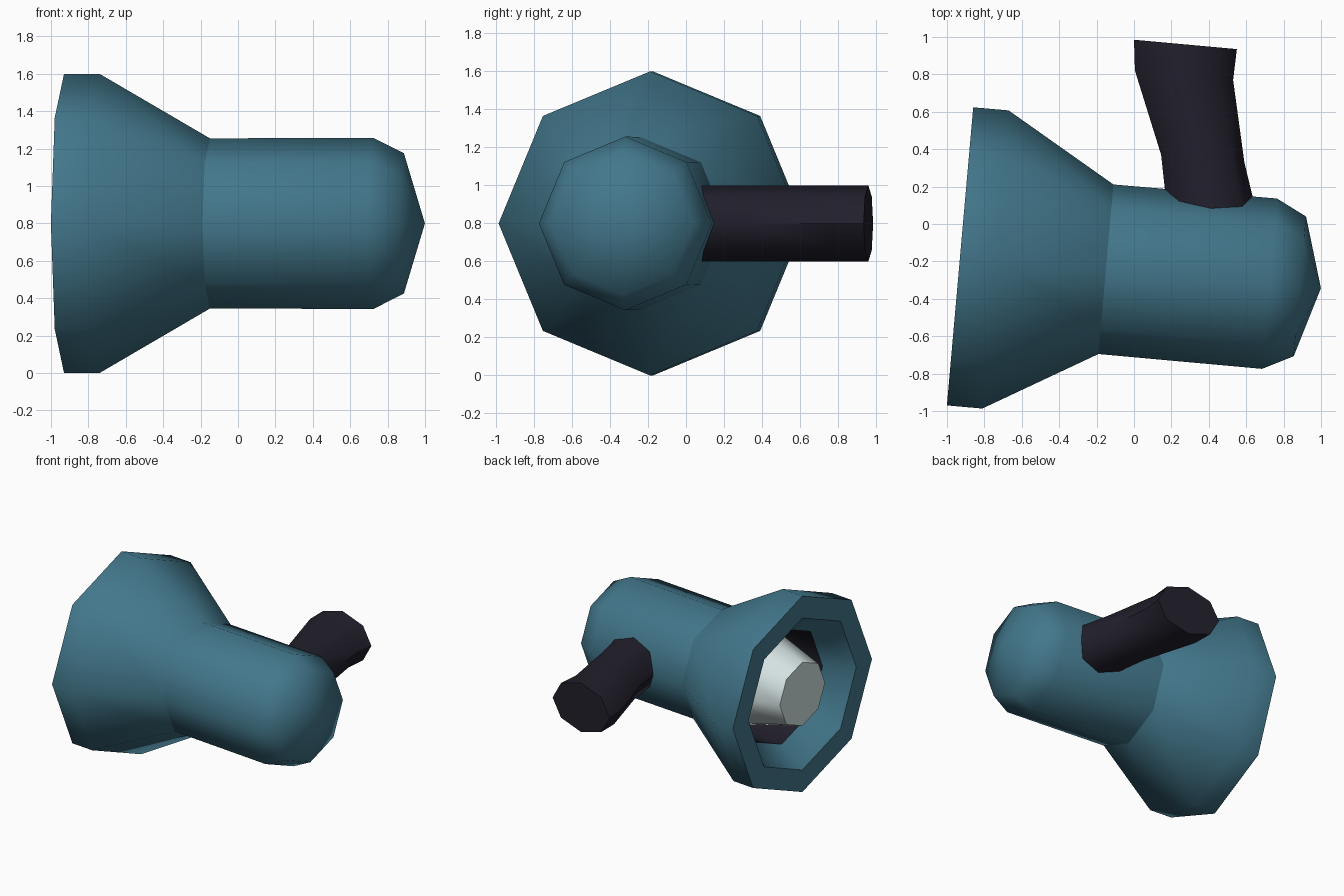
import bpy, bmesh, math
from mathutils import Vector

if "Cube" in bpy.data.objects:
    bpy.data.objects.remove(bpy.data.objects["Cube"])

SIDES = 8
Z = 0.8                                   # height of the lamp axis
MOUTH = Vector((-0.93, -0.173, Z))        # centre of the bell mouth
TILT = math.radians(5.05)
AXIS = Vector((math.cos(TILT), -math.sin(TILT), 0))
UP = Vector((0, 0, 1))
SIDE = AXIS.cross(UP)


def material(name, rgb):
    m = bpy.data.materials.new(name)
    m.diffuse_color = (*rgb, 1)
    m.use_nodes = True
    m.node_tree.nodes["Principled BSDF"].inputs["Base Color"].default_value = m.diffuse_color
    return m


teal = material("teal", (0.055, 0.185, 0.26))
dark = material("dark_violet_grey", (0.016, 0.014, 0.025))
pale = material("pale_glass", (0.66, 0.76, 0.76))


def ring(centre, up, side):
    """Octagon of points, or a single point when it has no size."""
    if up.length < 1e-6:
        return [centre]
    steps = [2 * math.pi * k / SIDES for k in range(SIDES)]
    return [centre + up * math.cos(a) + side * math.sin(a) for a in steps]


def loft(name, rings, mat):
    bm = bmesh.new()
    rows = [[bm.verts.new(p) for p in r] for r in rings]
    for a, b in zip(rows, rows[1:]):
        for k in range(SIDES):
            n = (k + 1) % SIDES
            if len(a) == 1:
                bm.faces.new((a[0], b[n], b[k]))
            elif len(b) == 1:
                bm.faces.new((a[k], a[n], b[0]))
            else:
                bm.faces.new((a[k], a[n], b[n], b[k]))
    me = bpy.data.meshes.new(name)
    bm.to_mesh(me)
    bm.free()
    me.materials.append(mat)
    ob = bpy.data.objects.new(name, me)
    bpy.context.collection.objects.link(ob)
    bpy.ops.object.select_all(action='DESELECT')
    ob.select_set(True)
    bpy.context.view_layer.objects.active = ob
    bpy.ops.object.shade_smooth_by_angle(angle=math.radians(50))
    return ob


def lathe(name, profile, mat):
    """Profile of (distance from mouth, radius) turned about the lamp axis."""
    return loft(name, [ring(MOUTH + AXIS * t, UP * r, SIDE * r) for t, r in profile], mat)


# flared bell: inner funnel, flat rim, outer cone
lathe("bell", [(0.2, 0.47), (0, 0.62), (0, 0.8), (0.19, 0.8), (0.783, 0.455)], teal)
# rounded rear barrel
lathe("barrel", [(0.783, 0.455), (1.661, 0.457), (1.824, 0.375), (1.937, 0)], teal)
# dark recess inside the bell
lathe("socket", [(0.62, 0), (0.62, 0.47), (0.2, 0.47)], dark)
# pale tapered lamp
lathe("bulb", [(0, 0), (0, 0.26), (0.62, 0.43)], pale)

# bent grip, given by left and right edges seen from above
edges = [((0.185, 0.0), (0.68, -0.045)), ((0.145, 0.37), (0.59, 0.33)),
         ((0.005, 0.82), (0.53, 0.77)), ((0.0, 0.985), (0.55, 0.935))]
grip = []
for l, r in edges:
    l, r = Vector((*l, Z)), Vector((*r, Z))
    grip.append(ring((l + r) / 2, UP * 0.2, (r - l) / 2))
caps = [[sum(g, Vector()) / SIDES] for g in (grip[0], grip[-1])]
loft("handle", [caps[0]] + grip + [caps[1]], dark)
